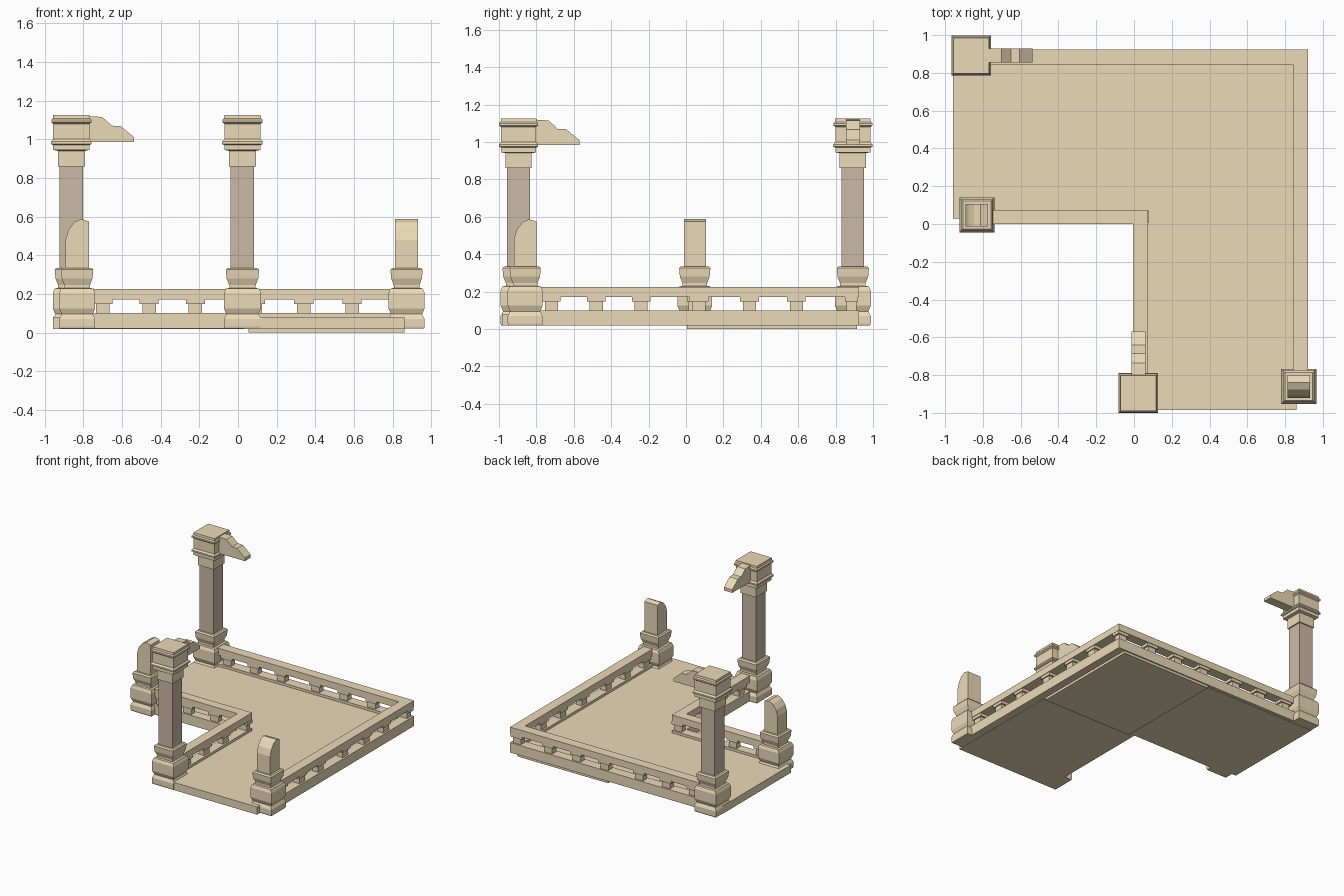
import bpy, bmesh
from mathutils import Matrix, Vector
from math import pi

if "Cube" in bpy.data.objects:
    bpy.data.objects.remove(bpy.data.objects["Cube"])


def material(name, rgb):
    m = bpy.data.materials.new(name)
    m.diffuse_color = (*rgb, 1)
    m.use_nodes = True
    m.node_tree.nodes["Principled BSDF"].inputs["Base Color"].default_value = m.diffuse_color
    return m


STONE = material("sandstone", (0.83, 0.70, 0.48))
DARK = material("dark_stone", (0.60, 0.49, 0.38))


def finish(name, bm, mat=STONE):
    bmesh.ops.recalc_face_normals(bm, faces=bm.faces)
    me = bpy.data.meshes.new(name)
    bm.to_mesh(me)
    bm.free()
    me.materials.append(mat)
    ob = bpy.data.objects.new(name, me)
    bpy.context.collection.objects.link(ob)
    return ob


def add_box(bm, x0, x1, y0, y1, z0, z1):
    mid = Vector(((x0 + x1) / 2, (y0 + y1) / 2, (z0 + z1) / 2))
    bmesh.ops.create_cube(bm, size=1, matrix=Matrix.Translation(mid)
                          @ Matrix.Diagonal((x1 - x0, y1 - y0, z1 - z0, 1)))


def square_stack(name, cx, cy, profile, mat=STONE):
    """Square turned part: profile is a list of (half width, z)."""
    bm = bmesh.new()
    rings = [[bm.verts.new((cx + sx * h, cy + sy * h, z))
              for sx, sy in ((-1, -1), (1, -1), (1, 1), (-1, 1))] for h, z in profile]
    for a, b in zip(rings, rings[1:]):
        for i in range(4):
            j = (i + 1) % 4
            bm.faces.new((a[i], a[j], b[j], b[i]))
    bm.faces.new(rings[0][::-1])
    bm.faces.new(rings[-1])
    return finish(name, bm, mat)


def slab_profile(name, cx, cy, profile, half, turn):
    """Extrude an (u, z) outline sideways by +-half, then turn about z."""
    bm = bmesh.new()
    face = bm.faces.new([bm.verts.new((u, -half, z)) for u, z in profile])
    out = bmesh.ops.extrude_face_region(bm, geom=[face])
    bmesh.ops.translate(bm, vec=(0, 2 * half, 0),
                        verts=[v for v in out["geom"] if isinstance(v, bmesh.types.BMVert)])
    bm.transform(Matrix.Translation((cx, cy, 0)) @ Matrix.Rotation(turn, 4, 'Z'))
    return finish(name, bm)


# Pedestal and flared collar shared by columns and broken posts
PEDESTAL = [(.093, .02), (.096, .03), (.096, .07), (.083, .095), (.096, .125), (.096, .205),
            (.086, .228), (.068, .23), (.068, .245), (.082, .28), (.086, .325), (.076, .335)]
CAPITAL = [(.07, .86), (.07, .94), (.094, .945), (.094, .97), (.105, .975), (.105, .987),
           (.098, .995), (.094, 1.0), (.094, 1.08), (.104, 1.088), (.104, 1.10),
           (.096, 1.108), (.094, 1.125)]
ARM = [(.08, .985), (.325, .985), (.325, 1.01), (.255, 1.068), (.21, 1.07),
       (.16, 1.115), (.08, 1.12)]
BROKEN = [(-.06, .32), (.06, .32), (.06, .575), (.02, .587), (-.015, .57),
          (-.045, .53), (-.06, .48)]

# Tall columns with a broken arch stub
for tag, cx, cy, turn in (("back", -.862, .892, 0), ("front", .023, -.895, pi / 2)):
    square_stack(f"{tag}_column_pedestal", cx, cy, PEDESTAL)
    square_stack(f"{tag}_column_shaft", cx, cy, [(.061, .33), (.061, .865)], DARK)
    square_stack(f"{tag}_column_capital", cx, cy, CAPITAL)
    slab_profile(f"{tag}_arch_stub", cx, cy, ARM, .037, turn)

# Short broken posts
for tag, cx, cy, turn in (("left", -.832, .047, 0), ("right", .872, -.86, pi / 2)):
    square_stack(f"{tag}_post_pedestal", cx, cy, [(h * .97, z) for h, z in PEDESTAL])
    slab_profile(f"{tag}_broken_post", cx, cy, BROKEN, .059, turn)


def balustrade(name, along_x, start, end, side, blocks, base=.02):
    """Plinth, small stepped blocks and a top rail running along x or y."""
    bm = bmesh.new()

    def run(a, b, inset, z0, z1):
        s, e = side[0] + inset, side[1] - inset
        add_box(bm, *((a, b, s, e) if along_x else (s, e, a, b)), z0, z1)

    run(start, end, 0, base, .10)
    run(start, end, 0, .17, .225)
    for c in blocks:
        run(c - .035, c + .035, .014, .095, .15)
        run(c - .05, c + .05, .005, .147, .172)
    return finish(name, bm)


LONG = (-.70, -.46, -.22, .09, .34, .59, .87)
balustrade("back_balustrade", True, -.80, .922, (.845, .925), LONG)
balustrade("right_balustrade", False, -.80, .845, (.842, .922), (-.72, -.48, -.24, .07, .34, .59))
balustrade("inner_left_balustrade", True, -.80, .073, (0, .075), (-.70, -.46, -.22, .03))
balustrade("inner_front_balustrade", False, -.82, 0, (-.005, .073), (-.72, -.48, -.24))

# Floor: three tiles, the corner one a little lower underneath
for name, *dims in (("left_floor", -.957, .06, .03, .90, .018, .08),
                    ("front_floor", .03, .86, -.985, .01, .018, .08),
                    ("corner_floor", .055, .86, .005, .915, 0, .08)):
    bm = bmesh.new()
    add_box(bm, *dims)
    finish(name, bm)
